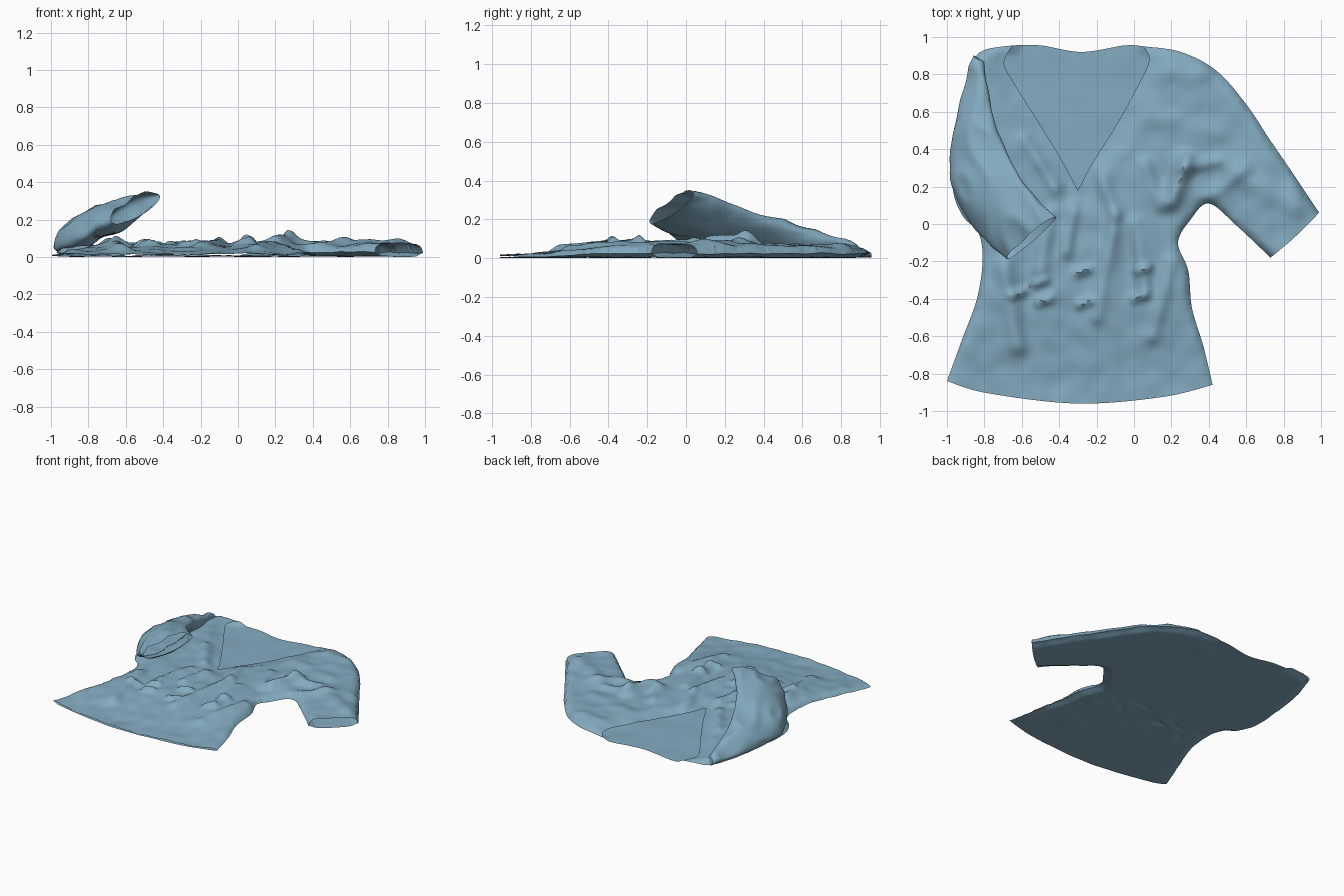
import bpy, bmesh, math, random
from mathutils import Vector, noise, kdtree
from mathutils.geometry import delaunay_2d_cdt

if "Cube" in bpy.data.objects:
    bpy.data.objects.remove(bpy.data.objects["Cube"])

random.seed(4)
cloth = bpy.data.materials.new("blue_cloth")
cloth.diffuse_color = (.23, .41, .53, 1)
cloth.use_nodes = True
cloth.node_tree.nodes["Principled BSDF"].inputs["Base Color"].default_value = cloth.diffuse_color


def catmull(p, i, t):
    """Point on the Catmull-Rom curve through p, at t within segment i."""
    a, b, c, d = (Vector(p[max(0, min(len(p) - 1, i + o))]) for o in (-1, 0, 1, 2))
    return 0.5 * (2 * b + (c - a) * t + (2 * a - 5 * b + 4 * c - d) * t * t
                  + (3 * b - a - 3 * c + d) * t ** 3)


def spline(p, step=0.02):
    out = []
    for i in range(len(p) - 1):
        n = max(2, round((Vector(p[i + 1]) - Vector(p[i])).length / step))
        out += [catmull(p, i, k / n) for k in range(n)]
    return out + [Vector(p[-1])]


def smooth(t):
    t = max(0.0, min(1.0, t))
    return t * t * (3 - 2 * t)


def tree(pts):
    k = kdtree.KDTree(len(pts))
    for i, q in enumerate(pts):
        k.insert((q.x, q.y, 0), i)
    k.balance()
    return lambda x, y: k.find((x, y, 0))[2]


# Garment outline, counter-clockwise
hem = spline([(-1, -.84), (-.78, -.905), (-.3, -.96), (.15, -.925), (.42, -.86)])
right_seam = spline([(.42, -.86), (.37, -.65), (.31, -.45), (.29, -.25), (.235, -.1), (.3, .02),
                     (.4, .11), (.55, -.01), (.73, -.18)])
cuff = spline([(.73, -.18), (.86, -.07), (.99, .06)])
right_top = spline([(.99, .06), (.85, .27), (.72, .46), (.6, .64), (.44, .82), (.25, .92), (.05, .95)])
back_neck = spline([(.05, .95), (-.05, .955), (-.28, .92), (-.5, .955), (-.65, .955)])
v_neck = (spline([(.05, .95), (.08, .87), (0, .7), (-.1, .52), (-.22, .33), (-.3, .18)])[:-1]
          + spline([(-.3, .18), (-.38, .33), (-.52, .56), (-.64, .75), (-.695, .86), (-.65, .955)]))
left_seam = spline([(-.65, .955), (-.8, .93), (-.86, .86), (-.94, .6), (-.97, .22), (-.92, .05),
                    (-.83, -.05), (-.81, -.2), (-.84, -.4), (-.92, -.62), (-1, -.84)])

seam_dist = tree(right_seam + right_top + left_seam)
neck_dist = tree(v_neck)

# Main folds: start, end, height, width
FOLDS = [(.2, .12, .28, .34, .055, .045), (.28, .3, .45, .34, .025, .035), (.06, .32, .14, .1, .025, .04),
         (-.2, .3, -.1, .05, .025, .04), (-.3, .2, -.36, -.15, .03, .035), (-.1, .05, -.2, -.5, .025, .04),
         (0, 0, .06, -.35, .025, .04), (-.62, -.65, -.7, -.22, .03, .05), (-.42, .2, -.58, .45, .025, .04),
         (.1, .82, .35, .8, .015, .05), (.08, .58, .45, .48, .015, .06), (.5, .3, .85, .1, .02, .06),
         (.1, -.6, .2, -.2, .025, .04), (-.45, .05, -.5, -.25, .03, .04), (.4, .14, .6, .3, .02, .04)]
# Small crumples across the waist
for cx, cy in [(-.5, -.31), (-.48, -.41), (-.62, -.37), (-.27, -.25), (-.26, -.42), (.03, -.39), (.05, -.24)]:
    FOLDS.append((cx - .03, cy - .01, cx + .03, cy + .01, .032, .024))


def folds(x, y):
    z = 0
    for x0, y0, x1, y1, h, w in FOLDS:
        dx, dy = x1 - x0, y1 - y0
        t = max(0, min(1, ((x - x0) * dx + (y - y0) * dy) / (dx * dx + dy * dy)))
        d2 = (x - x0 - t * dx) ** 2 + (y - y0 - t * dy) ** 2
        z += h * math.exp(-d2 / (w * w))
    return z


def front_z(x, y):
    d = seam_dist(x, y)
    prof = math.sqrt(1 - (1 - min(d / .07, 1)) ** 2)
    h = .008 + .03 * smooth((y + .96) / .6) + .012 * smooth((x - .5) / .4)
    waist = math.exp(-((y + .12) / .32) ** 2)
    h += folds(x, y)
    h += (.006 + .022 * waist) * noise.noise((x * 8, y * 2.2, 3)) + .009 * noise.noise((x * 4, y * 5, 8))
    h = max(h, .008) * (.35 + .65 * smooth(neck_dist(x, y) / .13))
    return edge_z(x, y) + h * prof


def edge_z(x, y):
    return .01 + .018 * smooth((y + .85) / .5) + .008 * noise.noise((x * 10, y * 10, 1))


def back_z(x, y):
    d = seam_dist(x, y)
    prof = smooth(d / .06)
    # puckers along the waist seam
    pucker = .02 * math.exp(-((y + .18) / .12) ** 2) * max(0, noise.noise((x * 12, y * 16, 2)))
    return edge_z(x, y) * (1 - prof) + prof * (.008 + pucker + .005 * noise.noise((x * 6, y * 6, 5)))


def inside(x, y, poly):
    hit = False
    for a, b in zip(poly, poly[1:] + poly[:1]):
        if (a.y > y) != (b.y > y) and x < a.x + (y - a.y) * (b.x - a.x) / (b.y - a.y):
            hit = not hit
    return hit


def add_panel(bm, chains, height, flip):
    """Triangulate a flat outline with jittered inner points, then lift it."""
    poly = [p for c in chains for p in c[:-1]]
    near = tree(poly)
    pts = list(poly)
    s = .02
    for i in range(-50, 51):
        for j in range(-52, 53):
            x = (i + .5 * (j % 2)) * s + random.uniform(-.003, .003)
            y = j * s * .93 + random.uniform(-.003, .003)
            if near(x, y) > .013 and inside(x, y, poly):
                pts.append(Vector((x, y)))
    res = delaunay_2d_cdt(pts, [], [list(range(len(poly)))], 1, 1e-5)
    vs = [bm.verts.new((p.x, p.y, height(p.x, p.y))) for p in res[0]]
    for f in res[2]:
        a, b, c = (res[0][k] for k in f)
        ccw = (b - a).cross(c - a) > 0
        bm.faces.new([vs[k] for k in (f if ccw != flip else f[::-1])])


def finish(bm, name):
    me = bpy.data.meshes.new(name)
    bm.to_mesh(me)
    bm.free()
    me.materials.append(cloth)
    ob = bpy.data.objects.new(name, me)
    bpy.context.collection.objects.link(ob)
    bpy.ops.object.select_all(action='DESELECT')
    ob.select_set(True)
    bpy.context.view_layer.objects.active = ob
    bpy.ops.object.shade_smooth_by_angle(angle=math.radians(45))


# Shirt body with the spread sleeve: front and back panels joined at the seams
bm = bmesh.new()
add_panel(bm, [hem, right_seam, cuff, right_top, v_neck, left_seam], front_z, False)
add_panel(bm, [hem, right_seam, cuff, right_top, back_neck, left_seam], back_z, True)
bmesh.ops.remove_doubles(bm, verts=bm.verts, dist=.0008)
bmesh.ops.delete(bm, geom=[v for v in bm.verts if not v.link_faces], context='VERTS')
low = min(v.co.z for v in bm.verts)
bmesh.ops.translate(bm, verts=bm.verts, vec=(0, 0, -low))
finish(bm, "shirt_body")

# Folded sleeve: flattened tube lofted between an outer and an inner edge
outer = [(-.86, .9, .035), (-.94, .6, .04), (-.98, .25, .05), (-.89, .02, .1), (-.68, -.19, .19)]
inner = [(-.81, .87, .07), (-.74, .52, .17), (-.62, .26, .26), (-.52, .14, .3), (-.42, .04, .335)]
thick = [.02, .06, .085, .08, .055]
N, STEPS = 48, 14
bm = bmesh.new()
rings = []
for k in range((len(outer) - 1) * STEPS + 1):
    i = min(k // STEPS, len(outer) - 2)
    t = k / STEPS - i
    A, B = catmull(outer, i, t), catmull(inner, i, t)
    th = thick[i] + (thick[i + 1] - thick[i]) * t
    mid, half = (A + B) / 2, (B - A) / 2
    up = half.cross(Vector((.3, -1, .25))).normalized()
    up = up if up.z > 0 else -up
    ring = []
    for n in range(N):
        a = math.tau * n / N
        co = mid + half * math.cos(a) + up * th * math.sin(a)
        crease = .5 - abs(noise.noise((co.x * 6 + co.y * 3, co.y * 3 - co.x * 2, co.z * 5 + 4)))
        co += up * .04 * (crease - .3) + half * .04 * noise.noise(co * 9)
        co.z = max(co.z, .006)
        ring.append(bm.verts.new(co))
    rings.append(ring)
for r, q in zip(rings, rings[1:]):
    for n in range(N):
        bm.faces.new((r[n], r[(n + 1) % N], q[(n + 1) % N], q[n]))
bm.faces.new(rings[0])
bmesh.ops.recalc_face_normals(bm, faces=bm.faces)
finish(bm, "folded_sleeve")
